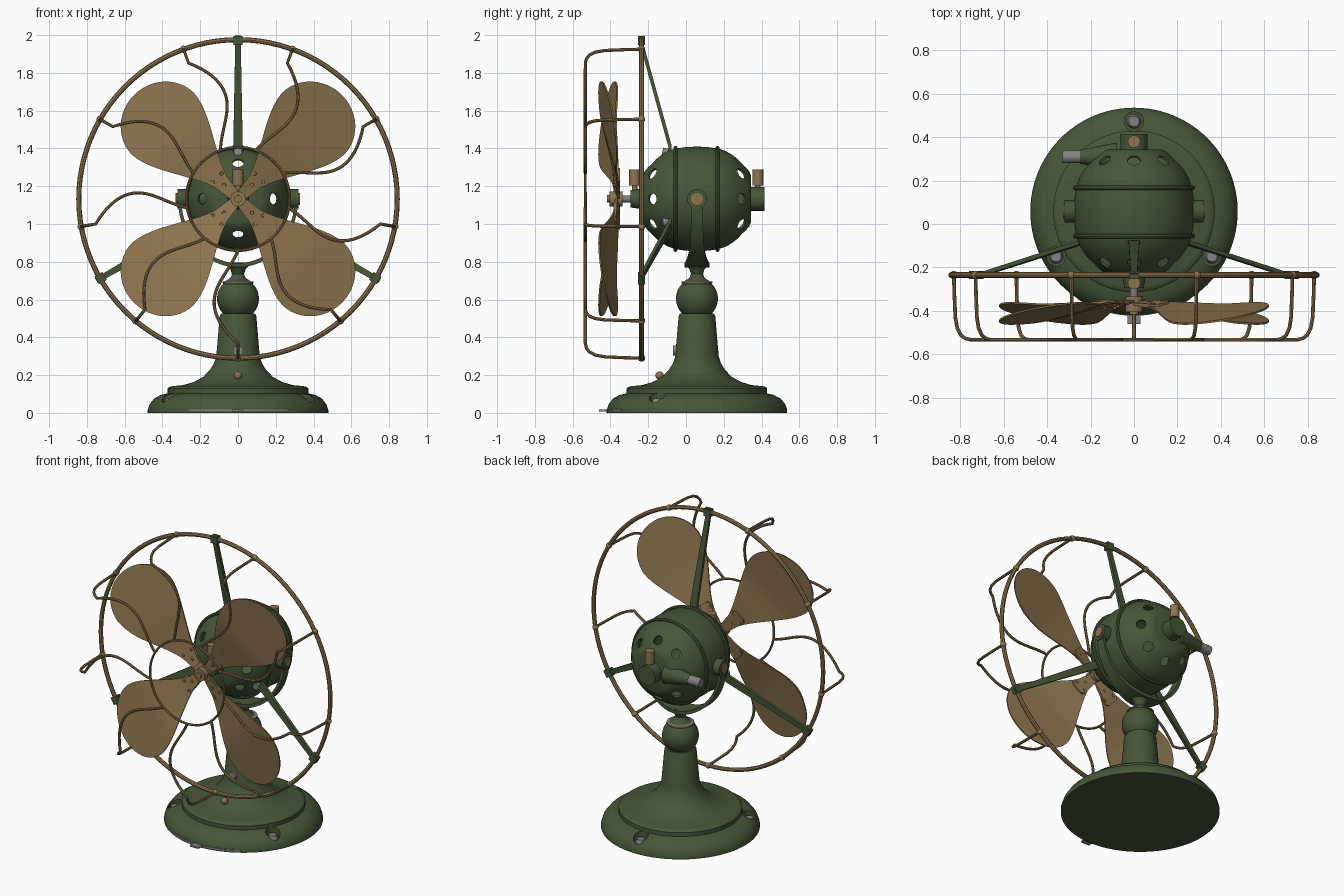
import bpy, bmesh, math
from mathutils import Matrix, Vector

if "Cube" in bpy.data.objects:
    bpy.data.objects.remove(bpy.data.objects["Cube"])

Z = 1.133    # height of the fan axis
YC = 0.058   # y of the column, base and motor centre


def mat(name, col):
    m = bpy.data.materials.new(name)
    m.diffuse_color = (*col, 1)
    m.use_nodes = True
    m.node_tree.nodes["Principled BSDF"].inputs["Base Color"].default_value = m.diffuse_color
    return m


GREEN = mat("green_enamel", (0.062, 0.094, 0.040))
BRASS = mat("aged_brass", (0.27, 0.178, 0.078))
GREY = mat("grey_steel", (0.23, 0.22, 0.22))


def link(name, me, m, angle=35):
    me.materials.clear()
    me.materials.append(m)
    me.shade_smooth()
    me.set_sharp_from_angle(angle=math.radians(angle))
    ob = bpy.data.objects.new(name, me)
    bpy.context.collection.objects.link(ob)
    return ob


def finish(name, bm, m, angle=35):
    bmesh.ops.recalc_face_normals(bm, faces=bm.faces)
    me = bpy.data.meshes.new(name)
    bm.to_mesh(me)
    bm.free()
    return link(name, me, m, angle)


def lathe(name, prof, m, along_y=False, loc=(0, 0, 0), n=72):
    """Revolve (radius, height) points about z, or about y."""
    bm = bmesh.new()
    vs = [bm.verts.new((r, 0, h)) for r, h in prof]
    es = [bm.edges.new(p) for p in zip(vs, vs[1:])]
    bmesh.ops.spin(bm, geom=vs + es, cent=(0, 0, 0), axis=(0, 0, 1),
                   angle=math.tau, steps=n, use_merge=True)
    bmesh.ops.remove_doubles(bm, verts=bm.verts, dist=1e-5)
    rot = Matrix.Rotation(-math.pi / 2, 4, 'X') if along_y else Matrix()
    bm.transform(Matrix.Translation(loc) @ rot)
    return finish(name, bm, m)


def cyl(name, a, b, r1, m, r2=None, n=24):
    a, b = Vector(a), Vector(b)
    bm = bmesh.new()
    rot = (b - a).to_track_quat('Z', 'Y').to_matrix().to_4x4()
    bmesh.ops.create_cone(bm, cap_ends=True, segments=n, radius1=r1,
                          radius2=r1 if r2 is None else r2, depth=(b - a).length,
                          matrix=Matrix.Translation((a + b) / 2) @ rot)
    return finish(name, bm, m)


def ball(name, loc, r, m):
    bm = bmesh.new()
    bmesh.ops.create_uvsphere(bm, u_segments=16, v_segments=10, radius=r,
                              matrix=Matrix.Translation(loc))
    return finish(name, bm, m)


def loft(name, sections, m, angle=35):
    bm = bmesh.new()
    rows = [[bm.verts.new(p) for p in s] for s in sections]
    for p, q in zip(rows, rows[1:]):
        for i in range(len(p)):
            j = (i + 1) % len(p)
            bm.faces.new((p[i], p[j], q[j], q[i]))
    bm.faces.new(rows[0])
    bm.faces.new(rows[-1])
    return finish(name, bm, m, angle)


def bake(ob, m):
    dg = bpy.context.evaluated_depsgraph_get()
    me = bpy.data.meshes.new_from_object(ob.evaluated_get(dg))
    name = ob.name
    bpy.data.objects.remove(ob)
    return link(name, me, m)


def tube(name, pts, r, m, closed=False):
    cu = bpy.data.curves.new(name, 'CURVE')
    cu.dimensions = '3D'
    cu.bevel_depth, cu.bevel_resolution = r, 2
    cu.use_fill_caps = True
    sp = cu.splines.new('POLY')
    sp.points.add(len(pts) - 1)
    for p, q in zip(sp.points, pts):
        p.co = (*q, 1)
    sp.use_cyclic_u = closed
    ob = bpy.data.objects.new(name, cu)
    bpy.context.collection.objects.link(ob)
    return bake(ob, m)


def cut(ob, cutters, m):
    for c in cutters:
        c.hide_render = True
        md = ob.modifiers.new("cut", 'BOOLEAN')
        md.operation, md.solver, md.object = 'DIFFERENCE', 'EXACT', c
    ob = bake(ob, m)
    for c in cutters:
        bpy.data.objects.remove(c)
    return ob


def P(deg, r, y):
    a = math.radians(deg)
    return (r * math.cos(a), y, Z + r * math.sin(a))


def ss(t):
    t = min(1, max(0, t))
    return t * t * (3 - 2 * t)


# base and column, with three recessed mounting screws
base = lathe("base", [(0, 0), (.478, 0), (.478, .015), (.468, .045), (.445, .075), (.41, .095),
                      (.372, .103), (.372, .128), (.362, .138), (.345, .142), (.29, .147),
                      (.235, .163), (.185, .19), (.148, .228), (.126, .265), (.115, .30),
                      (.097, .512), (.09, .525), (0, .525)], GREEN, loc=(0, YC, 0), n=96)
spots = [(.415 * math.cos(math.radians(a)), YC + .415 * math.sin(math.radians(a)))
         for a in (90, 210, 330)]
base = cut(base, [cyl("cutter", (x, y, .05), (x, y, .2), .045, GREEN) for x, y in spots], GREEN)
for x, y in spots:
    cyl("mounting_screw", (x, y, .045), (x, y, .075), .034, GREY, .024)

# speed lever, its slot plate, and the small fixings on the front
arc = [(math.sin(math.radians(a)), -math.cos(math.radians(a))) for a in range(-33, 34, 3)]
loft("lever_slot", [[(r * s, YC + r * c, z) for r, z in ((.47, .009), (.481, .009), (.481, .018), (.47, .018))]
                    for s, c in arc], GREY)
loft("speed_lever", [[(-.03, y, .008), (.03, y, .008), (.03, y, .018), (-.03, y, .018)]
                     for y in (-.37, -.46)], GREY)
cyl("base_knob_stem", (0, -.12, .16), (0, -.14, .195), .012, GREY)
ball("base_knob", (0, -.14, .198), .022, BRASS)
cyl("column_screw", (0, -.04, .33), (0, -.068, .33), .027, GREY)

# ball joint and neck
lathe("ball_joint", [(0, .49)] + [(.111 * math.cos(math.radians(a)), .605 + .111 * math.sin(math.radians(a)))
                                  for a in range(-60, 46, 7)] +
      [(.078, .69), (.062, .70), (.04, .715), (.032, .735), (.04, .76), (.055, .775), (.055, .795), (0, .795)],
      GREEN, loc=(0, YC, 0), n=48)
lathe("neck_collar", [(.05, .688), (.083, .688), (.083, .694), (.05, .70), (.05, .688)], GREY, loc=(0, YC, 0))

# yoke: a band widening towards the bottom
rows = []
for i in range(41):
    a = math.pi * i / 40
    s, c = math.sin(a), math.cos(a)
    w = .026 + .014 * s + .026 * s ** 8
    rows.append([(.30 * c, YC - w, Z - .34 * s), (.30 * c, YC + w, Z - .34 * s),
                 (.318 * c, YC + w, Z - .362 * s), (.318 * c, YC - w, Z - .362 * s)])
loft("yoke", rows, GREEN)
for s in (-1, 1):
    cyl("pivot_boss", (s * .25, YC, Z), (s * .32, YC, Z), .052, GREEN)
    cyl("pivot_screw", (s * .31, YC, Z), (s * .327, YC, Z), .032, BRASS)

# motor shell with round vents front and back
half = [(.125, .285), (.145, .277), (.168, .258), (.207, .22), (.232, .188), (.252, .155),
        (.266, .115), (.274, .06)]
motor = lathe("motor_shell", [(0, .285)] + half + [(.277, 0)] + [(r, -h) for r, h in half[::-1]] + [(0, -.285)],
              GREEN, True, (0, YC, Z))
sol = motor.modifiers.new("wall", 'SOLIDIFY')
sol.thickness, sol.offset = .012, -1
motor = cut(motor, [cyl("cutter", P(a, .13, YC + s * .175), P(a, .25, YC + s * .295), .03, GREEN)
                    for a in range(0, 360, 45) for s in (-1, 1)], GREEN)
for y in (-.056, .167):
    ring = [(.27 + .011 * math.cos(k * math.pi / 4), .011 * math.sin(k * math.pi / 4)) for k in range(9)]
    lathe("motor_band", ring, GREEN, True, (0, y, Z))

# bearings, oil cups, shaft, cable outlet
cyl("front_bearing", (0, -.20, Z), (0, -.295, Z), .06, GREEN, .045)
cyl("rear_bearing", (0, .32, Z), (0, .415, Z), .063, GREEN)
for y, b in ((-.272, "front"), (.38, "rear")):
    cyl(b + "_oil_stem", (0, y, Z), (0, y, 1.22), .014, BRASS)
    cyl(b + "_oil_cup", (0, y, 1.205), (0, y, 1.288), .029, BRASS)
cyl("shaft", (0, -.28, Z), (0, -.36, Z), .018, GREY)
cyl("cable_outlet", (-.08, .31, Z), (-.25, .31, Z), .065, GREEN, .032)
cyl("cable_plug", (-.24, .31, Z), (-.33, .31, Z), .03, GREY)

# hub and four pitched blades
cyl("hub", (0, -.335, Z), (0, -.405, Z), .04, BRASS)
cyl("hub_screw", (0, -.40, Z), (0, -.418, Z), .02, BRASS)


def blade_y(u, v):
    return -.372 - .04 * ss((u - .12) / .35) - .21 * v


def width(u):
    if u > .56:
        return .231 * math.sqrt(max(0, 1 - ((u - .56) / .218) ** 2)) + .001
    t = (u - .06) / .5
    return .03 + .202 * (.8 * ss(t) + .2 * t)


us = [.06 + .5 * i / 14 for i in range(15)] + [.56 + .218 * math.sin(math.pi / 2 * i / 12) for i in range(1, 13)]
vs = [k / 5 for k in range(-5, 6)]


def on_blade(a, u, v, off):
    return Matrix.Translation((0, 0, Z)) @ Matrix.Rotation(-math.radians(a), 4, 'Y') @ Vector((u, blade_y(u, v) + off, v))


for a in (45, 135, 225, 315):
    loft("blade", [[on_blade(a, u, k * width(u), -.004) for k in vs] +
                   [on_blade(a, u, k * width(u), .004) for k in vs[::-1]] for u in us], BRASS, 50)
    loft("hub_arm", [[on_blade(a, u, -w, .003), on_blade(a, u, w, .003), on_blade(a, u, w, .014),
                      on_blade(a, u, -w, .014)] for u, w in ((.02, .028), (.12, .042), (.18, .05), (.195, .03))], BRASS)
    for u, v in ((.157, .033), (.157, -.033), (.105, 0)):
        cyl("rivet", on_blade(a, u, v, .016), on_blade(a, u, v, -.012), .012, BRASS, .009, 12)

# guard: outer ring, inner ring and nine curved wires
for nm, r, y, t in (("guard_outer_ring", .843, -.235, .0135), ("guard_inner_ring", .273, -.533, .0075)):
    tube(nm, [P(k * 3.75, r, y) for k in range(96)], t, BRASS, True)
for k in range(9):
    a = -90 + 40 * k
    pts = [P(a, r, y) for r, y in ((.843, -.235), (.841, -.32), (.836, -.43), (.827, -.48),
                                   (.81, -.512), (.79, -.527))]
    for i in range(25):
        t = i / 24
        pts.append(P(a - 13.5 * math.sin(math.pi * t), .765 - .492 * t, -.533))
    tube("guard_wire", pts, .0085, BRASS)
    ball("wire_joint", P(a, .843, -.235), .019, BRASS)

# three struts from the motor to the guard
for a in (90, 210, 330):
    t = Vector((-math.sin(math.radians(a)), 0, math.cos(math.radians(a))))
    rows = []
    for r, y, w in ((.235, -.085, .03), (.28, -.085, .025), (.81, -.232, .015), (.86, -.235, .015)):
        p, d = Vector(P(a, r, y)), Vector((0, .008, 0)) + .006 * (Vector(P(a, 1, 0)) - Vector(P(a, 0, 0)))
        rows.append([p - t * w - d, p + t * w - d, p + t * w + d, p - t * w + d])
    loft("strut", rows, GREEN)
    rows = []
    for r in (.815, .863):
        p = Vector(P(a, r, -.235))
        rows.append([p + t * s * .024 + Vector((0, y, 0)) for s, y in ((-1, -.018), (1, -.018), (1, .018), (-1, .018))])
    loft("strut_clamp", rows, GREEN)
    cyl("strut_bolt", P(a, .24, -.08), P(a, .25, -.125), .022, GREY)
